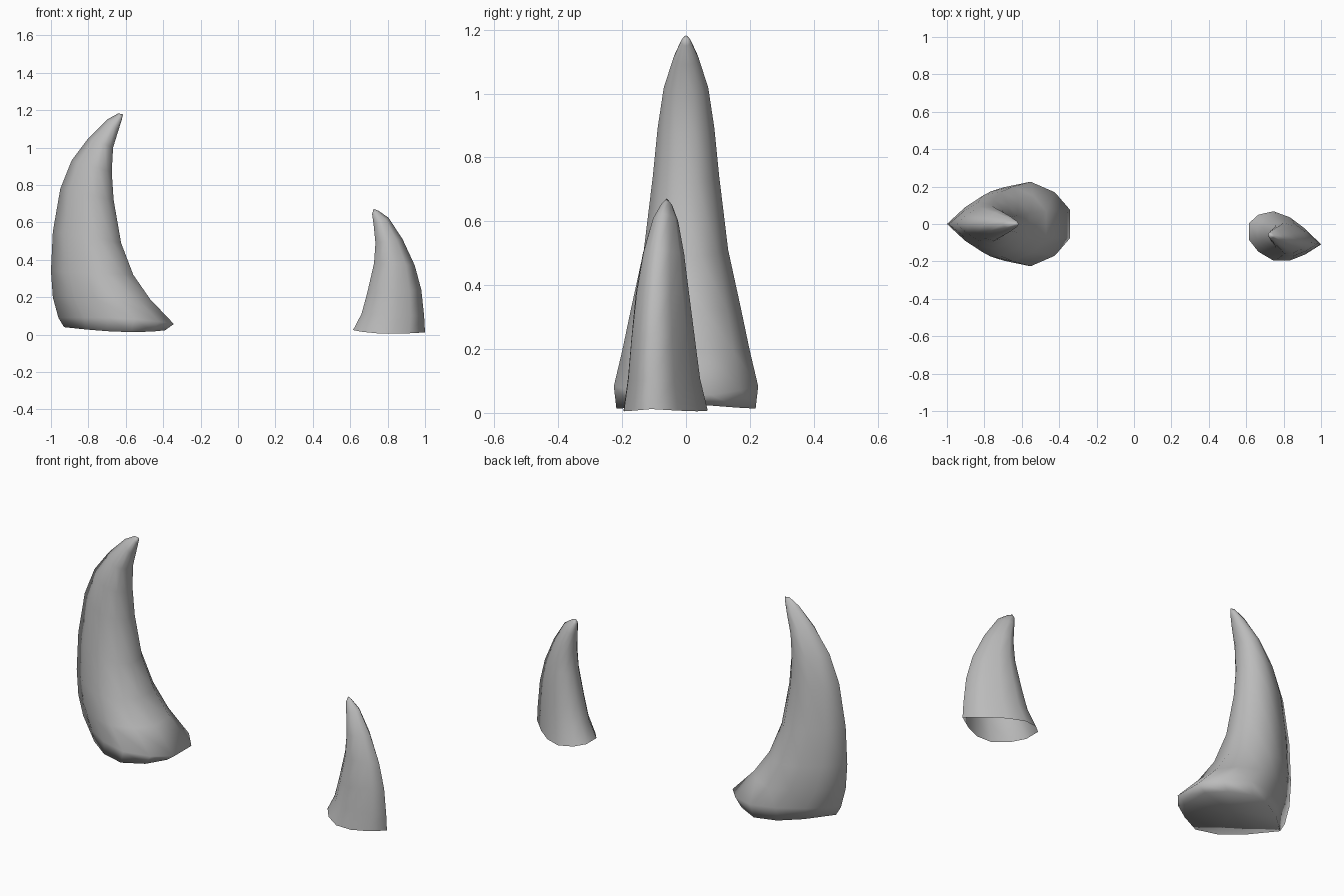
import bpy, bmesh

cube = bpy.data.objects.get("Cube")
if cube:
    bpy.data.objects.remove(cube, do_unlink=True)

mat = bpy.data.materials.new("horn grey")
mat.use_nodes = True
GREY = (0.5, 0.5, 0.5, 1)
mat.diffuse_color = GREY
mat.node_tree.nodes["Principled BSDF"].inputs["Base Color"].default_value = GREY

# Teardrop section: (fraction from outer ridge to inner curve, share of half width)
HALF = [(0.22, 0.52), (0.43, 0.87), (0.66, 1), (0.87, 0.75), (1, 0.34)]
SECTION = [(0, 0)] + HALF + [(t, -w) for t, w in reversed(HALF)]


def horn(name, rings, tip, skew=0, capped=False):
    """Loft rings of (outer x, outer z, inner x, inner z, half width, side drop) to a tip."""
    bm = bmesh.new()
    tx, ty, tz = tip
    loops = []
    for ox, oz, ix, iz, width, drop in rings:
        loop = []
        for t, w in SECTION:
            x = ox + (ix - ox) * t
            z = oz + (iz - oz) * t - drop * abs(w)
            loop.append(bm.verts.new((x, ty + skew * (x - tx) + w * width, z)))
        loops.append(loop)
    n = len(SECTION)
    for a, b in zip(loops, loops[1:]):
        for i in range(n):
            j = (i + 1) % n
            bm.faces.new((a[i], a[j], b[j], b[i]))
    # Pointed end
    point = bm.verts.new(tip)
    for i in range(n):
        bm.faces.new((loops[-1][i], loops[-1][(i + 1) % n], point))
    # Shallow hollow underside
    if capped:
        base = loops[0]
        centre = bm.verts.new((sum(v.co.x for v in base) / n, ty, rings[0][1]))
        for i in range(n):
            bm.faces.new((base[(i + 1) % n], base[i], centre))
    bmesh.ops.recalc_face_normals(bm, faces=bm.faces)
    for f in bm.faces:
        f.smooth = True
    mesh = bpy.data.meshes.new(name)
    bm.to_mesh(mesh)
    bm.free()
    mesh.materials.append(mat)
    obj = bpy.data.objects.new(name, mesh)
    bpy.context.collection.objects.link(obj)
    return obj


horn("large_horn", [
    (-0.93, 0.04, -0.39, 0.03, 0.218, 0.02),
    (-0.96, 0.09, -0.343, 0.05, 0.226, -0.02),
    (-0.99, 0.2, -0.47, 0.19, 0.2, 0),
    (-1, 0.34, -0.56, 0.32, 0.172, 0),
    (-0.99, 0.55, -0.625, 0.49, 0.132, 0),
    (-0.95, 0.78, -0.665, 0.72, 0.104, 0),
    (-0.89, 0.93, -0.675, 0.87, 0.089, 0),
    (-0.8, 1.05, -0.668, 1.0, 0.07, 0),
    (-0.7, 1.15, -0.64, 1.09, 0.04, 0),
    (-0.64, 1.183, -0.621, 1.15, 0.016, 0),
], (-0.615, 0, 1.178), capped=True)

horn("small_horn", [
    (1, 0.012, 0.615, 0.03, 0.132, 0.017),
    (0.995, 0.1, 0.66, 0.11, 0.113, 0),
    (0.98, 0.24, 0.69, 0.22, 0.1, 0),
    (0.945, 0.37, 0.727, 0.38, 0.083, 0),
    (0.88, 0.51, 0.735, 0.49, 0.065, 0),
    (0.805, 0.625, 0.725, 0.59, 0.04, 0),
    (0.75, 0.663, 0.717, 0.645, 0.017, 0),
], (0.725, -0.06, 0.672), skew=-0.18)
